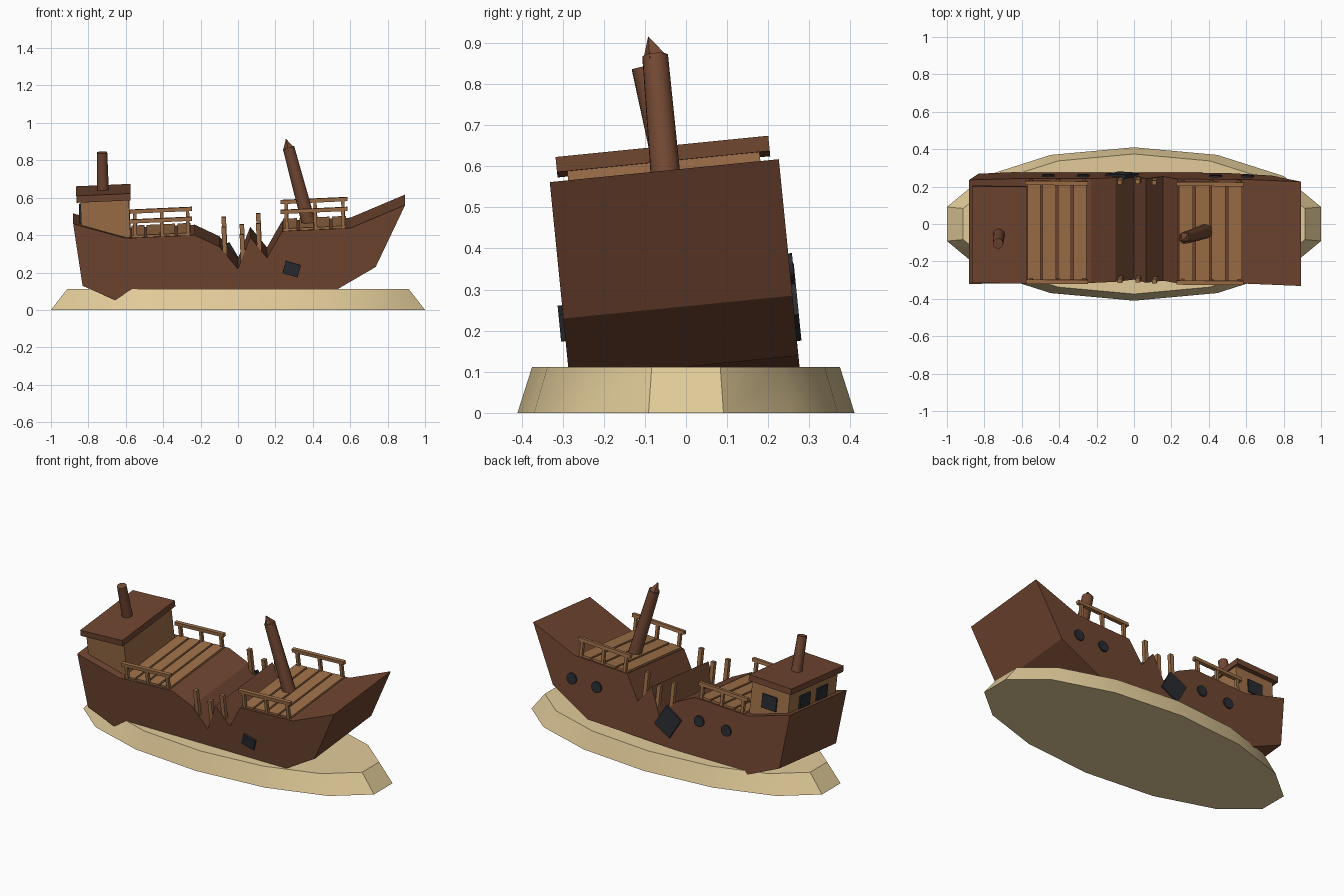
import bpy, bmesh
from math import radians, cos, sin, pi
from mathutils import Matrix, Vector

if "Cube" in bpy.data.objects:
    bpy.data.objects.remove(bpy.data.objects["Cube"])

# The wreck lies rolled to the front and pitched bow up
LIST = (Matrix.Translation((0, 0.006, 0)) @ Matrix.Rotation(radians(5.7), 4, 'X')
        @ Matrix.Rotation(radians(-2.6), 4, 'Y'))


def material(name, rgb):
    m = bpy.data.materials.new(name)
    m.diffuse_color = (*rgb, 1)
    m.use_nodes = True
    m.node_tree.nodes["Principled BSDF"].inputs["Base Color"].default_value = m.diffuse_color
    return m


HULL = material("hull_brown", (0.16, 0.06, 0.03))
WOOD = material("light_wood", (0.34, 0.16, 0.065))
SPAR = material("spar_brown", (0.17, 0.065, 0.033))
DARK = material("dark_opening", (0.022, 0.024, 0.03))
SAND = material("sand", (0.76, 0.60, 0.32))


def finish(name, bm, mat, matrix=LIST, smooth=False):
    bmesh.ops.recalc_face_normals(bm, faces=bm.faces)
    me = bpy.data.meshes.new(name)
    bm.to_mesh(me)
    bm.free()
    ob = bpy.data.objects.new(name, me)
    bpy.context.collection.objects.link(ob)
    me.materials.append(mat)
    ob.matrix_world = matrix
    if smooth:
        bpy.ops.object.select_all(action='DESELECT')
        ob.select_set(True)
        bpy.context.view_layer.objects.active = ob
        bpy.ops.object.shade_smooth_by_angle(angle=radians(35))
    return ob


def box(name, x, y, z, mat, turn=0):
    """Box from (min, max) ranges in ship space, turned about its y axis."""
    size = Vector((x[1] - x[0], y[1] - y[0], z[1] - z[0]))
    mid = Vector((sum(x) / 2, sum(y) / 2, sum(z) / 2))
    bm = bmesh.new()
    bmesh.ops.create_cube(bm, size=1, matrix=Matrix.Translation(mid)
                          @ Matrix.Rotation(radians(turn), 4, 'Y') @ Matrix.Diagonal((*size, 1)))
    return finish(name, bm, mat)


def rod(name, a, b, r1, r2, sides, mat, matrix=Matrix()):
    a, b = Vector(a), Vector(b)
    bm = bmesh.new()
    bmesh.ops.create_cone(bm, cap_ends=True, segments=sides, radius1=r1, radius2=r2,
                          depth=(b - a).length,
                          matrix=Matrix.Translation((a + b) / 2)
                          @ (b - a).to_track_quat('Z', 'Y').to_matrix().to_4x4())
    return finish(name, bm, mat, matrix, smooth=sides > 6)


def prism(name, rings, mat, matrix, smooth=False):
    """Solid between two matching outlines."""
    bm = bmesh.new()
    lo, hi = [[bm.verts.new(p) for p in ring] for ring in rings]
    n = len(lo)
    bm.faces.new(lo)
    bm.faces.new(hi)
    for i in range(n):
        bm.faces.new((lo[i], lo[(i + 1) % n], hi[(i + 1) % n], hi[i]))
    return finish(name, bm, mat, matrix, smooth)


# Sand bank: 14-sided tapered oval
N = 14
oval = [(cos(pi / 2 + 2 * pi * i / N) / cos(pi / N), sin(pi / 2 + 2 * pi * i / N) * 0.41)
        for i in range(N)]
prism("sand_bank", [[(x * s, y * s, z) for x, y in oval] for s, z in ((1, 0), (0.913, 0.112))],
      SAND, Matrix(), smooth=True)

# Hull: side profile with the broken gap amidships
profile = [(-0.858, 0.53), (-0.581, 0.44), (-0.211, 0.44), (-0.083, 0.372), (0.011, 0.248),
           (0.084, 0.415), (0.169, 0.301), (0.256, 0.44), (0.621, 0.44), (0.92, 0.551),
           (0.747, 0.225), (0.49, 0.09), (-0.61, 0.09), (-0.823, 0.195)]
prism("hull", [[(x, y, z) for x, z in profile] for y in (-0.28, 0.28)], HULL, LIST)

# Cabin and its roof
box("cabin", (-0.815, -0.555), (-0.235, 0.235), (0.43, 0.642), WOOD)
box("cabin_roof", (-0.835, -0.545), (-0.26, 0.26), (0.64, 0.677), HULL)

# Cabin windows: two aft, one on the back side
for y in (-0.085, 0.085):
    box("aft_window", (-0.825, -0.81), (y - 0.05, y + 0.05), (0.505, 0.595), DARK)
box("side_window", (-0.735, -0.635), (0.23, 0.243), (0.50, 0.585), DARK)

# Deck planks and railings, both decks
for label, x0, x1, rail in (("aft", -0.55, -0.222, 0.527), ("fore", 0.262, 0.61, 0.542)):
    pitch = (x1 - x0) / 4
    for i in range(4):
        x = x0 + i * pitch
        box(label + "_plank", (x, x + pitch - 0.012), (-0.267, 0.267), (0.432, 0.452), WOOD)
    for y in (-0.265, 0.265):
        box(label + "_rail", (x0 - 0.01, x1), (y - 0.011, y + 0.011),
            (rail - 0.01, rail + 0.011), WOOD)
        for x in (x0 + 0.02, (x0 + x1) / 2, x1 - 0.025):
            box(label + "_rail_post", (x - 0.009, x + 0.009), (y - 0.009, y + 0.009),
                (0.43, rail), WOOD)

# Broken ribs sticking up in the gap
for x, top in ((-0.055, 0.477), (0.04, 0.432), (0.13, 0.487)):
    for y in (-0.265, 0.265):
        box("rib", (x - 0.012, x + 0.012), (y - 0.012, y + 0.012), (0.22, top), WOOD)

# Holes in the hull sides
box("front_hole", (0.256, 0.34), (-0.291, -0.27), (0.2, 0.268), DARK, 18)
box("back_hole", (-0.115, 0.01), (0.27, 0.291), (0.172, 0.317), DARK, -28)

# Portholes on the back side
for x, z in ((-0.445, 0.31), (-0.258, 0.31), (0.45, 0.3), (0.622, 0.3)):
    rod("porthole", (x, 0.27, z), (x, 0.289, z), 0.034, 0.034, 12, DARK, LIST)

# Funnel, snapped mast and its splintered tip
rod("funnel", (-0.722, -0.055, 0.63), (-0.727, -0.105, 0.842), 0.032, 0.028, 12, SPAR)
rod("mast", (0.385, -0.038, 0.44), (0.27, -0.075, 0.868), 0.039, 0.032, 12, SPAR)
rod("mast_splinter", (0.272, -0.074, 0.86), (0.256, -0.092, 0.916), 0.034, 0, 5, SPAR)
